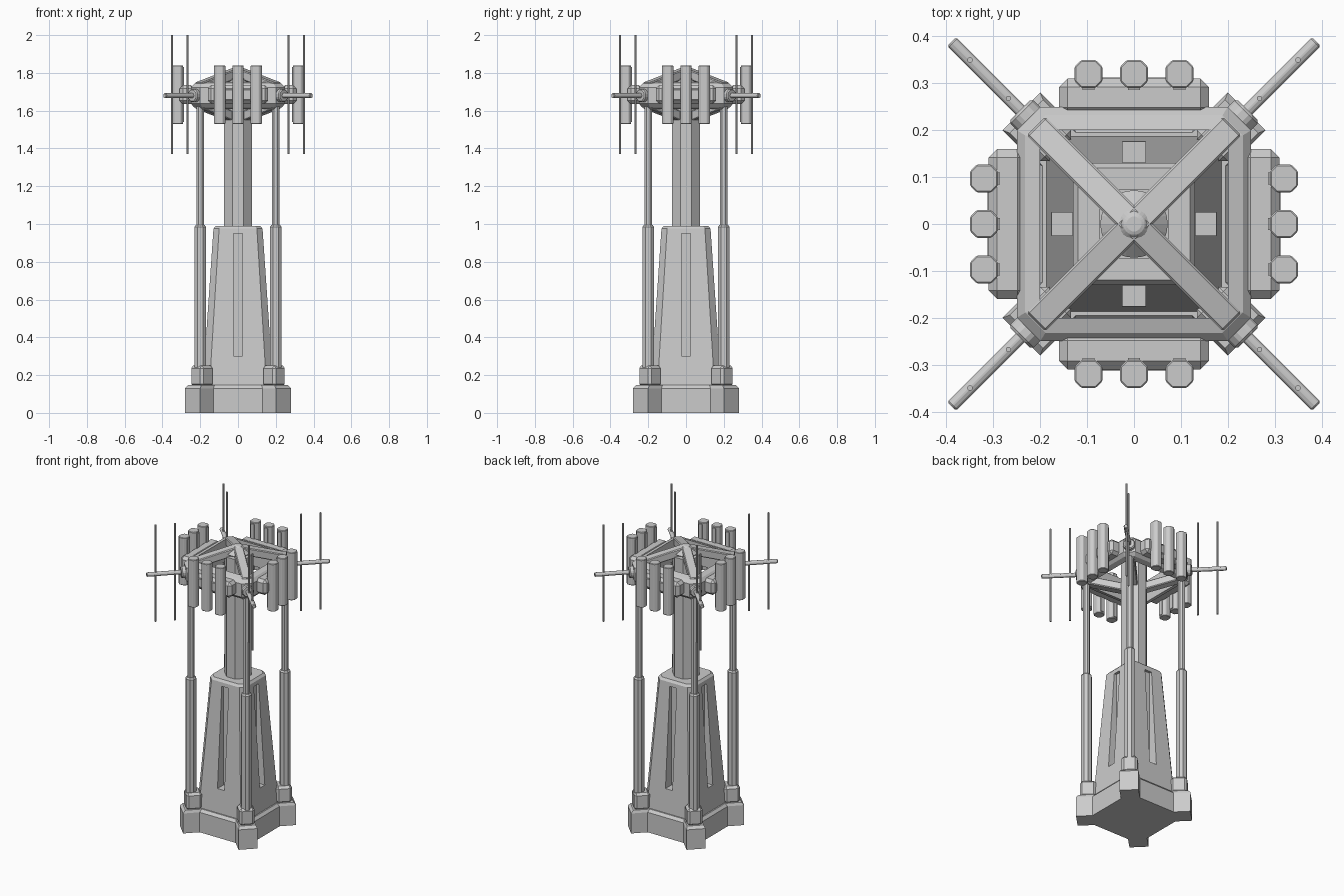
import bpy, bmesh, math
from mathutils import Matrix, Vector

if "Cube" in bpy.data.objects:
    bpy.data.objects.remove(bpy.data.objects["Cube"])


def finish(name, bm, bevel=0.0, turn=0):
    bmesh.ops.transform(bm, matrix=Matrix.Rotation(turn * math.pi / 2, 4, 'Z'), verts=bm.verts)
    bmesh.ops.recalc_face_normals(bm, faces=bm.faces)
    me = bpy.data.meshes.new(name)
    bm.to_mesh(me)
    bm.free()
    ob = bpy.data.objects.new(name, me)
    bpy.context.collection.objects.link(ob)
    if bevel:
        m = ob.modifiers.new("bevel", 'BEVEL')
        m.width, m.segments, m.limit_method = bevel, 1, 'ANGLE'
    return ob


def loft(name, sections, loop=False, bevel=0.0, turn=0, loc=(0, 0)):
    """Skin a stack of (outline, z); loop joins last section to first."""
    bm = bmesh.new()
    rings = [[bm.verts.new((x + loc[0], y + loc[1], z)) for x, y in pts] for pts, z in sections]
    n = len(rings[0])
    pairs = list(zip(rings, rings[1:])) + ([(rings[-1], rings[0])] if loop else [])
    for a, b in pairs:
        for i in range(n):
            j = (i + 1) % n
            bm.faces.new((a[i], a[j], b[j], b[i]))
    if not loop:
        bm.faces.new(rings[0])
        bm.faces.new(rings[-1])
    return finish(name, bm, bevel, turn)


def quad(points):
    """Repeat outline points around the four quadrants."""
    out = []
    for _ in range(4):
        out += points
        points = [(-y, x) for x, y in points]
    return out


def octo(h, c):
    """Square of half size h with corners cut by c."""
    return quad([(h, h - c), (h - c, h)])


def box(name, loc, size, angle=0.0, bevel=0.0, turn=0):
    bm = bmesh.new()
    bmesh.ops.create_cube(bm, size=1, matrix=Matrix.Translation(loc)
                          @ Matrix.Rotation(angle, 4, 'Z') @ Matrix.Diagonal((*size, 1)))
    return finish(name, bm, bevel, turn)


def beam(name, a, b, w, h, turn=0):
    a, b = Vector(a), Vector(b)
    x = (b - a).normalized()
    y = Vector((0, 0, 1)).cross(x).normalized()
    z = x.cross(y)
    m = Matrix((x, y, z)).transposed().to_4x4()
    bm = bmesh.new()
    bmesh.ops.create_cube(bm, size=1, matrix=Matrix.Translation((a + b) / 2) @ m
                          @ Matrix.Diagonal(((b - a).length, w, h, 1)))
    return finish(name, bm, 0.005, turn)


def rod(name, a, b, r, sides=8, bevel=0.0, turn=0):
    a, b = Vector(a), Vector(b)
    d = b - a
    bm = bmesh.new()
    bmesh.ops.create_cone(bm, cap_ends=True, segments=sides, radius1=r, radius2=r, depth=d.length,
                          matrix=Matrix.Translation((a + b) / 2) @ d.to_track_quat('Z', 'Y').to_matrix().to_4x4()
                          @ Matrix.Rotation(math.pi / sides, 4, 'Z'))
    return finish(name, bm, bevel, turn)


# Base plinth with four diagonal corner lobes
def plinth(o):
    return quad([(.21 - o, .13 - o * .4), (.28 - o, .2 - o * .4), (.2 - o * .4, .28 - o), (.13 - o * .4, .21 - o)])


loft("base_plinth", [(plinth(0), 0), (plinth(0), .13), (plinth(.015), .147)])

# Tapered tower with a slot in each side
tower = loft("tower_body", [(octo(.187, .036), .14), (octo(.13, .03), .975), (octo(.119, .03), .99)])
for k in range(4):
    cutter = box("slot_cutter", (.21, 0, .625), (.19, .05, .65), turn=k)
    cutter.hide_render = True
    m = tower.modifiers.new("slot", 'BOOLEAN')
    m.object, m.operation, m.solver = cutter, 'DIFFERENCE', 'EXACT'
    bpy.context.view_layer.objects.active = tower
    bpy.ops.object.modifier_apply(modifier=m.name)
    bpy.data.objects.remove(cutter)

# Central mast
loft("mast", [(octo(.075, .045), .97), (octo(.075, .045), 1.77)])

# Head ring
loft("head_ring", [(octo(.25, .05), 1.637), (octo(.25, .05), 1.723), (octo(.232, .043), 1.742),
                   (octo(.2, .012), 1.752), (octo(.2, .012), 1.608), (octo(.232, .043), 1.618)], loop=True)

# Roof cap
bm = bmesh.new()
bmesh.ops.create_cone(bm, cap_ends=True, segments=24, radius1=.075, radius2=.02, depth=.05,
                      matrix=Matrix.Translation((0, 0, 1.808)))
cap = finish("roof_cap", bm, .004)

for k in range(4):
    # Corner feet and telescopic posts
    c = .27 / math.sqrt(2)
    box("post_foot", (c, c, .195), (.095, .093, .11), math.pi / 4, .014, k)
    loft("lower_post", [(octo(.03, .016), .24), (octo(.03, .016), .985), (octo(.023, .012), .995)],
         loc=(.2, .2), turn=k)
    loft("upper_post", [(octo(.0195, .011), .98), (octo(.0195, .011), 1.63)], loc=(.2, .2), turn=k)

    # Roof and underside ribs
    beam("roof_rib", (.205, .205, 1.725), (0, 0, 1.805), .057, .05, k)
    beam("under_rib", (.205, .205, 1.635), (0, 0, 1.555), .057, .05, k)

    # Diagonal antenna arms with whip aerials
    rod("arm_socket", (.2, .2, 1.68), (.243, .243, 1.68), .038, 8, .006, k)
    rod("antenna_arm", (.21, .21, 1.68), (.389, .389, 1.68), .0145, 8, .004, k)
    for r in (.268, .35):
        rod("whip_aerial", (r, r, 1.37), (r, r, 2.0), .006, 8, 0, k)

    # Side bracket carrying three panel tubes
    box("bracket_body", (.27, 0, 1.685), (.08, .32, .10), 0, .018, k)
    box("bracket_plate", (.302, 0, 1.685), (.022, .26, .06), 0, .005, k)
    for y in (-.097, 0, .097):
        loft("panel_tube", [(octo(.03, .015), 1.53), (octo(.03, .015), 1.84)], bevel=.003, turn=k, loc=(.32, y))
        box("tube_spine", (.296, y, 1.685), (.02, .026, .29), 0, 0, k)
